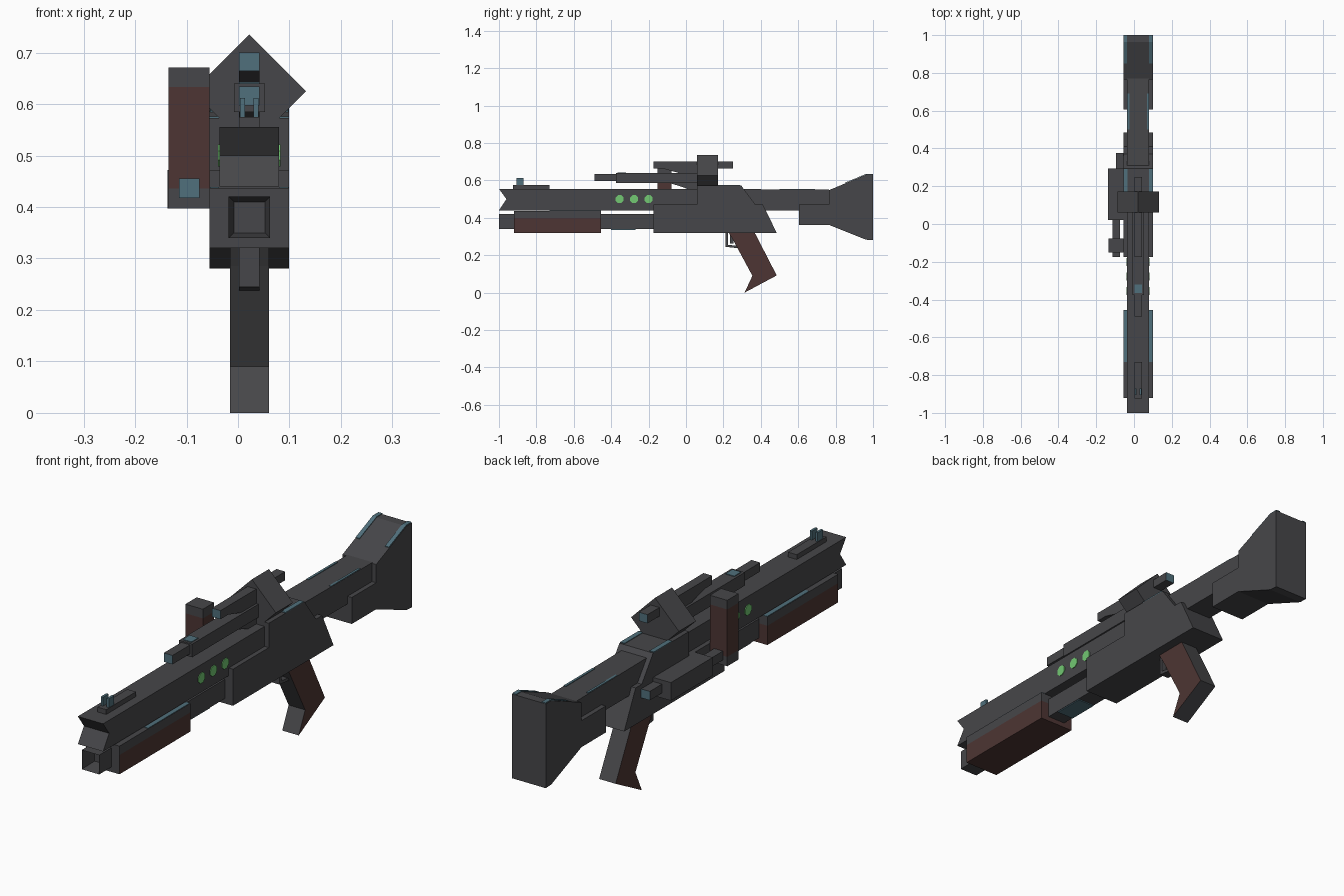
import bpy, bmesh, math
from mathutils import Matrix, Vector

old = bpy.data.objects.get("Cube")
if old:
    bpy.data.objects.remove(old, do_unlink=True)


def material(name, rgb):
    m = bpy.data.materials.new(name)
    m.use_nodes = True
    m.diffuse_color = (*rgb, 1)
    bsdf = m.node_tree.nodes["Principled BSDF"]
    bsdf.inputs["Base Color"].default_value = (*rgb, 1)
    bsdf.inputs["Roughness"].default_value = 0.8
    return m


GREY = material("gunmetal grey", (0.062, 0.062, 0.067))
BROWN = material("dark brown", (0.075, 0.036, 0.033))
TEAL = material("muted teal", (0.08, 0.16, 0.2))
GREEN = material("light green", (0.17, 0.58, 0.17))

MID = 0.022          # centre plane of the weapon
BODY = 0.0775        # half width of the wide parts
CORE = 0.058         # half width of the barrel housing


def finish(name, bm, mats, rule=None):
    bmesh.ops.recalc_face_normals(bm, faces=bm.faces)
    if rule:
        for f in bm.faces:
            f.material_index = int(rule(f.normal, f.calc_center_median()))
    mesh = bpy.data.meshes.new(name)
    bm.to_mesh(mesh)
    bm.free()
    for m in mats:
        mesh.materials.append(m)
    obj = bpy.data.objects.new(name, mesh)
    bpy.context.collection.objects.link(obj)
    return obj


def prism(name, outline, half, mats=(GREY,), rule=None, x=MID):
    """Side outline in (y, z), extruded across x."""
    bm = bmesh.new()
    face = bm.faces.new([bm.verts.new((x - half, y, z)) for y, z in outline])
    ext = bmesh.ops.extrude_face_region(bm, geom=[face])
    verts = [v for v in ext["geom"] if isinstance(v, bmesh.types.BMVert)]
    bmesh.ops.translate(bm, verts=verts, vec=(2 * half, 0, 0))
    return finish(name, bm, mats, rule)


def box(name, half, y0, y1, z0, z1, mats=(GREY,), rule=None, x=MID):
    return prism(name, [(y0, z0), (y1, z0), (y1, z1), (y0, z1)], half, mats, rule, x)


def front(n, c):
    return n.y < -0.9


# Barrel housing with a notched muzzle
prism("barrel_housing", [(-1, 0.555), (-0.96, 0.5), (-1, 0.44), (0.78, 0.44),
                         (0.78, 0.55), (0.1, 0.555)], CORE)

# Lower tube with a square bore
bm = bmesh.new()
bmesh.ops.create_cube(bm, size=1)
bmesh.ops.scale(bm, verts=bm.verts, vec=(0.08, 0.84, 0.08))
bmesh.ops.translate(bm, verts=bm.verts, vec=(MID, -0.58, 0.38))
mouth = min(bm.faces, key=lambda f: f.calc_center_median().y)
bmesh.ops.inset_region(bm, faces=[mouth], thickness=0.014)
bmesh.ops.translate(bm, verts=mouth.verts, vec=(0, 0.07, 0))
finish("lower_tube", bm, [GREY])
box("tube_underside_mark", 0.038, -0.4, -0.27, 0.336, 0.341, [TEAL])

# Foregrip: brown sides and base, grey front and upper band
box("foregrip", BODY, -0.92, -0.455, 0.32, 0.4, [BROWN, GREY], front)
box("foregrip_band", BODY, -0.92, -0.455, 0.4, 0.437)

# Receiver
prism("receiver", [(-0.175, 0.32), (0.485, 0.32), (0.41, 0.472), (0.37, 0.472),
                   (0.295, 0.573), (0.06, 0.573), (0.06, 0.472), (-0.175, 0.472)], BODY)

# Stock
prism("stock", [(0.605, 0.472), (0.605, 0.362), (0.765, 0.362), (0.963, 0.283),
                (1, 0.281), (1, 0.631), (0.963, 0.631), (0.765, 0.548),
                (0.765, 0.472)], BODY)

# Worn teal edges on both sides of the upper surfaces
for side, label in ((1, "left"), (-1, "right")):
    edge = MID + side * (BODY - 0.01)
    box(f"foregrip_edge_{label}", 0.009, -0.73, -0.455, 0.436, 0.439, [TEAL], x=edge)
    box(f"receiver_edge_{label}", 0.01, 0.17, 0.29, 0.572, 0.576, [TEAL], x=edge)
    box(f"rear_edge_{label}", 0.005, 0.5, 0.69, 0.549, 0.554, [TEAL], x=MID + side * 0.052)
    prism(f"stock_edge_{label}", [(0.85, 0.585), (0.963, 0.632), (1, 0.632), (1, 0.635),
                                  (0.963, 0.635), (0.85, 0.588)], 0.009, [TEAL], x=edge)
    # Indicator lights
    for i, y in enumerate((-0.355, -0.277, -0.2)):
        bm = bmesh.new()
        place = (Matrix.Translation((MID + side * CORE, y, 0.5))
                 @ Matrix.Rotation(math.pi / 2, 4, "Y")
                 @ Matrix.Rotation(math.pi / 8, 4, "Z"))
        bmesh.ops.create_cone(bm, cap_ends=True, segments=8, radius1=0.023,
                              radius2=0.023, depth=0.006, matrix=place)
        finish(f"indicator_{label}_{i + 1}", bm, [GREEN])
    # Front sight prongs
    box(f"front_sight_{label}", 0.005, -0.905, -0.87, 0.57, 0.612, [TEAL],
        x=MID + side * 0.013)

# Front sight rail
box("front_rail", 0.02, -0.925, -0.73, 0.55, 0.575)

# Scope: lower sight body, upper rod and diamond housing
box("scope_barrel", 0.02, -0.49, -0.36, 0.597, 0.634, [GREY, TEAL], front)
box("scope_body", 0.03, -0.375, 0.08, 0.585, 0.64)
box("scope_patch", 0.02, -0.365, -0.32, 0.638, 0.643, [TEAL])
box("scope_rod", 0.02, -0.175, 0.25, 0.664, 0.7, [GREY, TEAL],
    lambda n, c: abs(n.y) > 0.9)
prism("scope_lower_mount", [(-0.1, 0.59), (0.065, 0.59), (0.065, 0.55),
                            (0.02, 0.55), (-0.02, 0.565)], 0.02)
prism("scope_upper_mount", [(-0.14, 0.668), (0.065, 0.668), (0.065, 0.635),
                            (-0.02, 0.635)], 0.02)
bm = bmesh.new()
bmesh.ops.create_cube(bm, size=1)
side_len = 0.11 * math.sqrt(2)
bmesh.ops.scale(bm, verts=bm.verts, vec=(side_len, 0.112, side_len))
bmesh.ops.rotate(bm, verts=bm.verts, cent=(0, 0, 0),
                 matrix=Matrix.Rotation(math.pi / 4, 3, "Y"))
bmesh.ops.translate(bm, verts=bm.verts, vec=(MID, 0.116, 0.625))
finish("scope_housing", bm, [GREY])

# Side magazine: brown middle with grey caps
MAG_X = -0.095
for name, z0, z1, mat in (("magazine_base", 0.397, 0.436, GREY),
                          ("magazine", 0.436, 0.633, BROWN),
                          ("magazine_cap", 0.633, 0.671, GREY)):
    box(name, 0.04, -0.152, -0.078, z0, z1, [mat], x=MAG_X)

# Side feed mechanism
box("feed_rod", 0.02, -0.175, 0.05, 0.418, 0.455, [GREY, TEAL], front, x=MAG_X)
box("feed_housing", 0.042, 0.02, 0.295, 0.397, 0.472, x=MAG_X)
box("feed_rear_tip", 0.02, 0.29, 0.375, 0.418, 0.455, [GREY, TEAL],
    lambda n, c: n.y > 0.9, x=-0.076)

# Pistol grip: brown cheeks, grey edges
prism("grip", [(0.225, 0.325), (0.365, 0.325), (0.485, 0.092), (0.313, 0),
               (0.355, 0.09), (0.25, 0.285)], 0.038, [GREY, BROWN],
      lambda n, c: abs(n.x) > 0.9)

# Trigger and guard
prism("trigger_guard", [(0.212, 0.325), (0.212, 0.245), (0.275, 0.238), (0.275, 0.25),
                        (0.224, 0.256), (0.224, 0.325)], 0.02)
box("trigger", 0.008, 0.235, 0.255, 0.262, 0.325)
